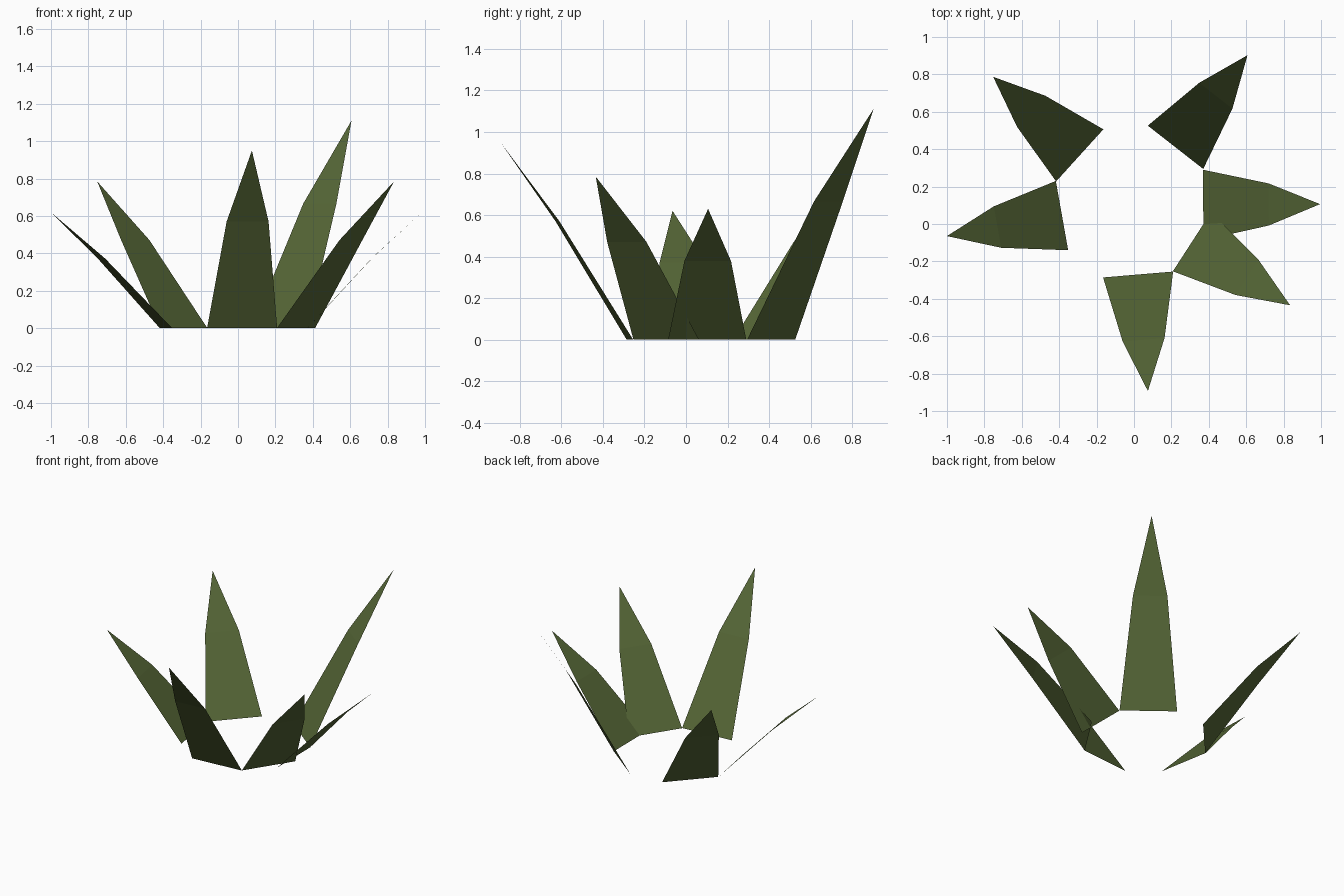
import bpy
import bmesh
import math
from mathutils import Matrix, Vector

if "Cube" in bpy.data.objects:
    bpy.data.objects.remove(bpy.data.objects["Cube"])

# Single leaf colour
leaf_green = bpy.data.materials.new("leaf_green")
leaf_green.diffuse_color = (0.091, 0.133, 0.037, 1.0)
leaf_green.use_nodes = True
leaf_green.node_tree.nodes["Principled BSDF"].inputs["Base Color"].default_value = leaf_green.diffuse_color

REACH = 0.625        # outward distance from root to tip
ROOT_HALF = 0.188    # half width at the ground
MID_HALF = 0.1125    # half width at the bend


def make_leaf(name, root, angle, height):
    """One flat-sided leaf, bent slightly at its shoulder, leaning outward."""
    bm = bmesh.new()
    place = Matrix.Translation(Vector((root[0], root[1], 0))) @ Matrix.Rotation(math.radians(angle), 4, 'Z')
    mid_x, mid_z = REACH * 0.56, height * 0.6
    points = [(0, -ROOT_HALF, 0), (0, ROOT_HALF, 0),
              (mid_x, MID_HALF, mid_z), (mid_x, -MID_HALF, mid_z),
              (REACH, 0, height)]
    a, b, c, d, tip = [bm.verts.new(place @ Vector(p)) for p in points]
    # Lower blade and pointed end, facing inward and up
    bm.faces.new((a, d, c, b))
    bm.faces.new((d, tip, c))
    mesh = bpy.data.meshes.new(name)
    bm.to_mesh(mesh)
    bm.free()
    mesh.materials.append(leaf_green)
    obj = bpy.data.objects.new(name, mesh)
    bpy.context.collection.objects.link(obj)
    return obj


# Ring of leaves: root centre, outward heading in degrees, tip height
make_leaf("front_leaf", (0.022, -0.27), -85.2, 0.95)
make_leaf("front_right_leaf", (0.31, -0.095), -32.9, 0.785)
make_leaf("right_leaf", (0.37, 0.102), 0.4, 0.63)
make_leaf("back_right_leaf", (0.222, 0.41), 52.0, 1.11)
make_leaf("back_left_leaf", (-0.29, 0.367), 137.8, 0.785)
make_leaf("left_leaf", (-0.385, 0.045), -169.9, 0.62)
